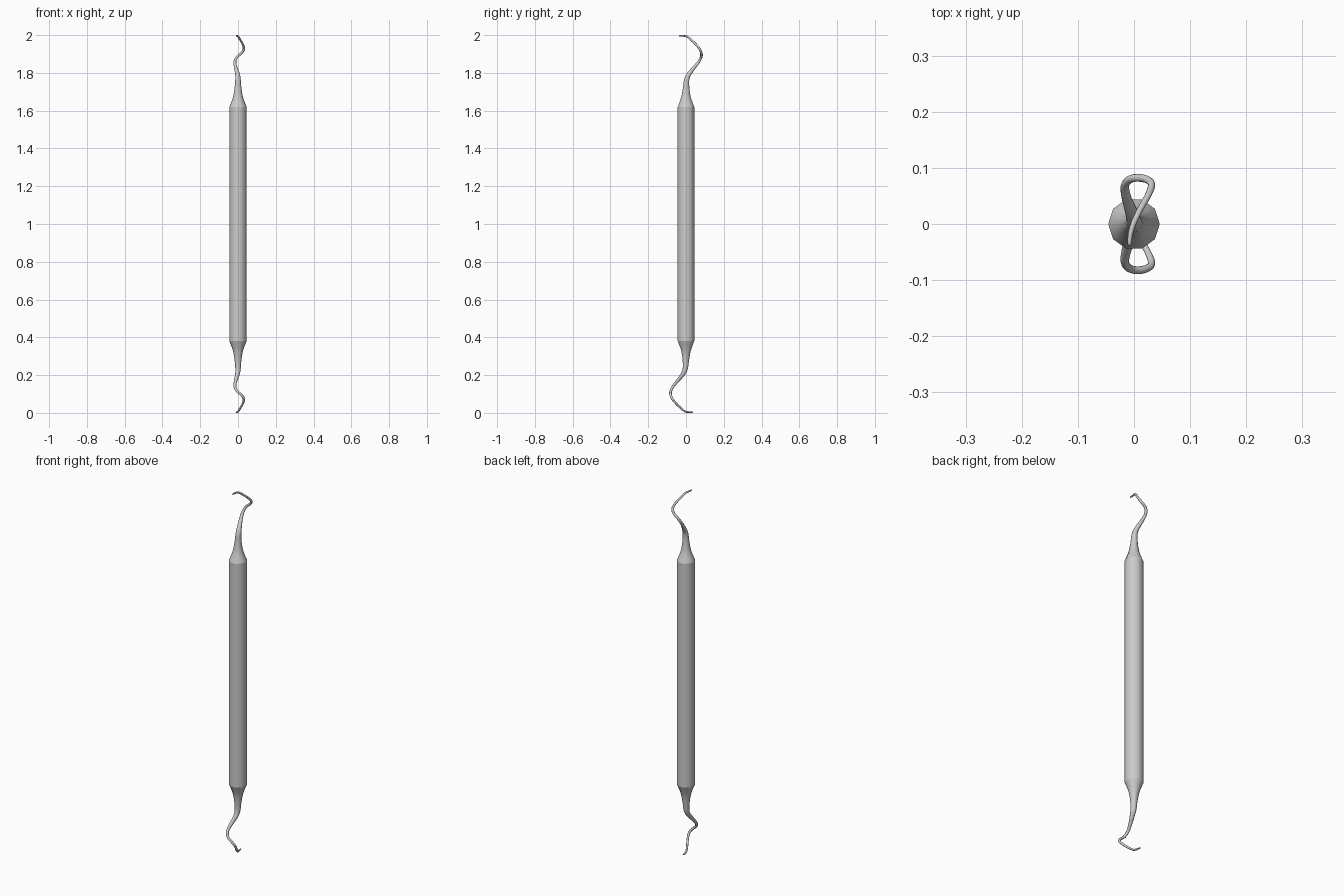
import bpy, bmesh, math
from mathutils import Vector, Matrix

if "Cube" in bpy.data.objects:
    bpy.data.objects.remove(bpy.data.objects["Cube"])

SIDES = 10


def finish(bm, name, angle):
    bmesh.ops.recalc_face_normals(bm, faces=bm.faces)
    mesh = bpy.data.meshes.new(name)
    bm.to_mesh(mesh)
    bm.free()
    ob = bpy.data.objects.new(name, mesh)
    bpy.context.collection.objects.link(ob)
    bpy.ops.object.select_all(action='DESELECT')
    ob.select_set(True)
    bpy.context.view_layer.objects.active = ob
    bpy.ops.object.shade_smooth_by_angle(angle=math.radians(angle))
    return ob


def catmull(points, steps):
    p = [points[0]] + points + [points[-1]]
    out = []
    for i in range(1, len(p) - 2):
        a, b, c, d = p[i - 1:i + 3]
        for s in range(steps):
            t = s / steps
            out.append(0.5 * (2 * b + (c - a) * t + (2 * a - 5 * b + 4 * c - d) * t * t
                              + (3 * b - a - 3 * c + d) * t ** 3))
    return out + [points[-1]]


def sweep(path, name, matrix, angle, cap_end):
    """Sweep a polygon along path of (x, y, z, radius) without twisting."""
    bm = bmesh.new()
    pts = [v.to_3d() for v in path]
    tangent, side, rings = Vector((0, 0, 1)), Vector((1, 0, 0)), []
    for i, v in enumerate(path):
        if i:
            new = (pts[min(i + 1, len(pts) - 1)] - pts[i - 1]).normalized()
            side = tangent.rotation_difference(new) @ side
            tangent = new
        up = tangent.cross(side)
        rings.append([bm.verts.new(matrix @ (pts[i] + v.w * (
            math.cos(k * math.tau / SIDES) * side + math.sin(k * math.tau / SIDES) * up)))
            for k in range(SIDES)])
    for a, b in zip(rings, rings[1:]):
        for k in range(SIDES):
            n = (k + 1) % SIDES
            bm.faces.new((a[k], a[n], b[n], b[k]))
    if cap_end:
        bm.faces.new(rings[-1])
    return finish(bm, name, angle)


# Ten-sided grip
sweep([Vector((0, 0, 0.38, 0.046)), Vector((0, 0, 1.62, 0.046))],
      "handle", Matrix.Identity(4), 40, False)

# Tapered neck, bent shank and hooked blade: x, y, z, radius
shank = [Vector(p) for p in (
    (0, 0, 1.62, 0.046), (0, 0, 1.67, 0.027), (0, 0.001, 1.72, 0.018),
    (0, 0.004, 1.765, 0.0145), (-0.003, 0.017, 1.795, 0.012),
    (-0.013, 0.046, 1.832, 0.009), (-0.016, 0.069, 1.861, 0.0075),
    (-0.004, 0.081, 1.886, 0.007), (0.018, 0.081, 1.905, 0.0068),
    (0.031, 0.072, 1.926, 0.0065), (0.026, 0.053, 1.950, 0.006),
    (0.010, 0.024, 1.978, 0.0055), (0, 0.003, 1.993, 0.005),
    (-0.006, -0.016, 1.996, 0.0045), (-0.008, -0.034, 1.996, 0.0035),
    (-0.008, -0.038, 1.996, 0.0015))]
path = catmull(shank, 5)
sweep(path, "upper_tip", Matrix.Identity(4), 40, True)

# Lower end is the same part turned half round the middle
turn = Matrix.Translation((0, 0, 2)) @ Matrix.Rotation(math.pi, 4, 'X')
sweep(path, "lower_tip", turn, 40, True)
